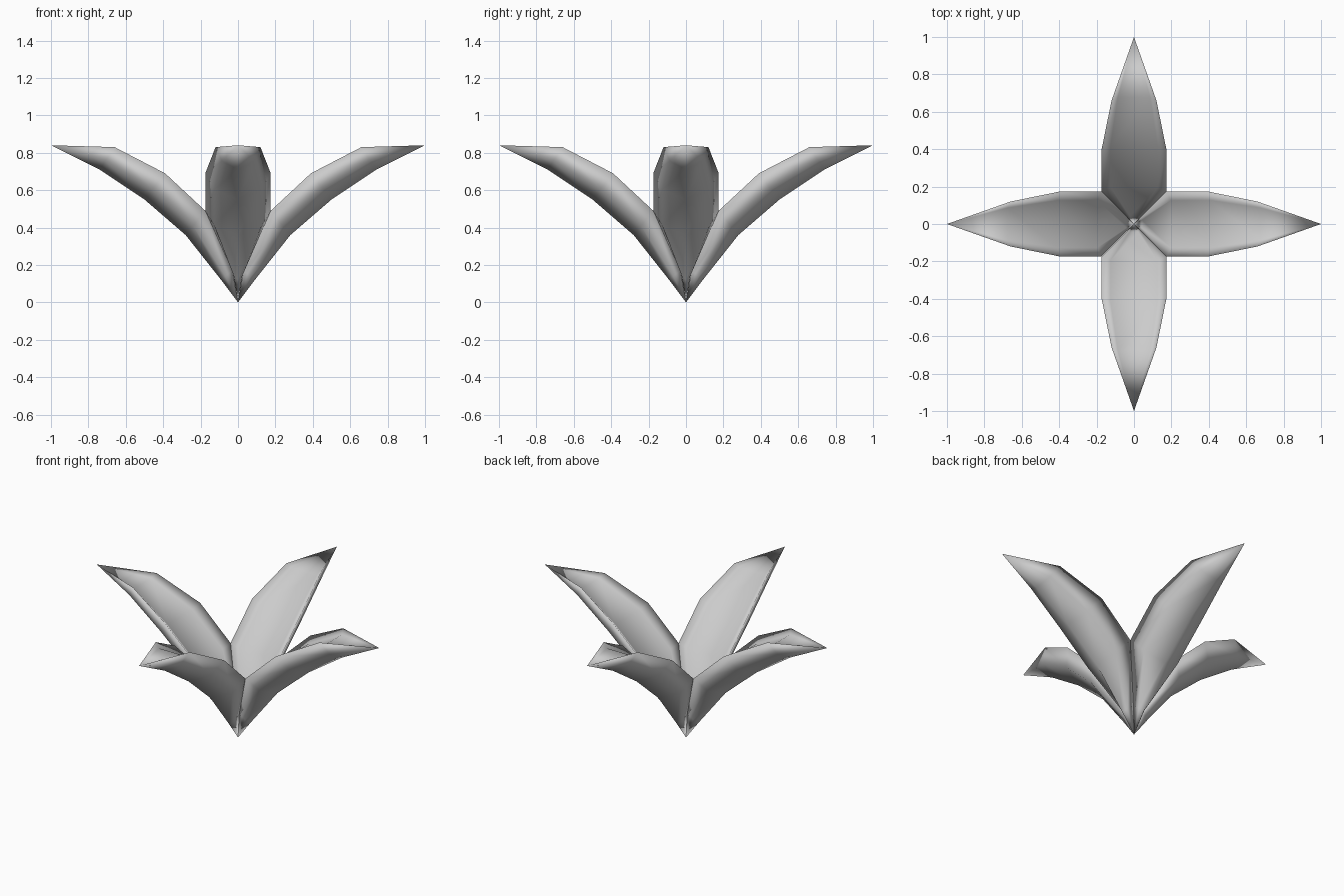
import bpy
import bmesh
import math
from mathutils import Matrix

cube = bpy.data.objects.get("Cube")
if cube:
    bpy.data.objects.remove(cube)

# One plain grey for the whole plant
grey = bpy.data.materials.new("leaf_grey")
grey.use_nodes = True
colour = (0.6, 0.6, 0.6, 1)
grey.diffuse_color = colour
grey.node_tree.nodes["Principled BSDF"].inputs["Base Color"].default_value = colour

# Stations along a leaf: rim reach, rim half width, rim height, keel reach, keel height
STATIONS = [
    (0.03, 0.03, 0.17, 0.09, 0.12),
    (0.175, 0.175, 0.49, 0.28, 0.36),
    (0.39, 0.175, 0.69, 0.50, 0.55),
    (0.66, 0.12, 0.83, 0.74, 0.71),
]
# Closed fleshy section: side (fraction of half width) and drop (rim to keel);
# rounded underside from rim to rim, then the shallow hollow on top
SECTION = [(-1, 0), (-0.72, 0.62), (0, 1), (0.72, 0.62), (1, 0),
           (0.72, 0.2), (-0.72, 0.2)]


def make_leaf(name, angle):
    bm = bmesh.new()
    root = bm.verts.new((0, 0, 0))
    tip = bm.verts.new((1, 0, 0.84))
    rows = []
    for reach, width, height, keel_reach, keel_height in STATIONS:
        rows.append([bm.verts.new((reach + (keel_reach - reach) * drop,
                                   width * side,
                                   height + (keel_height - height) * drop))
                     for side, drop in SECTION])
    # Fans at the root and tip, quads between the stations
    for i in range(len(SECTION)):
        j = (i + 1) % len(SECTION)
        bm.faces.new((root, rows[0][i], rows[0][j]))
        for a, b in zip(rows, rows[1:]):
            bm.faces.new((a[i], b[i], b[j], a[j]))
        bm.faces.new((rows[-1][i], tip, rows[-1][j]))
    bmesh.ops.recalc_face_normals(bm, faces=bm.faces)
    bm.transform(Matrix.Rotation(angle, 4, "Z"))
    for face in bm.faces:
        face.smooth = True
    mesh = bpy.data.meshes.new(name)
    bm.to_mesh(mesh)
    bm.free()
    mesh.materials.append(grey)
    leaf = bpy.data.objects.new(name, mesh)
    bpy.context.collection.objects.link(leaf)


# Four leaves in a cross
for k, side in enumerate(("left", "back", "right", "front")):
    make_leaf(side + "_leaf", k * math.pi / 2)
